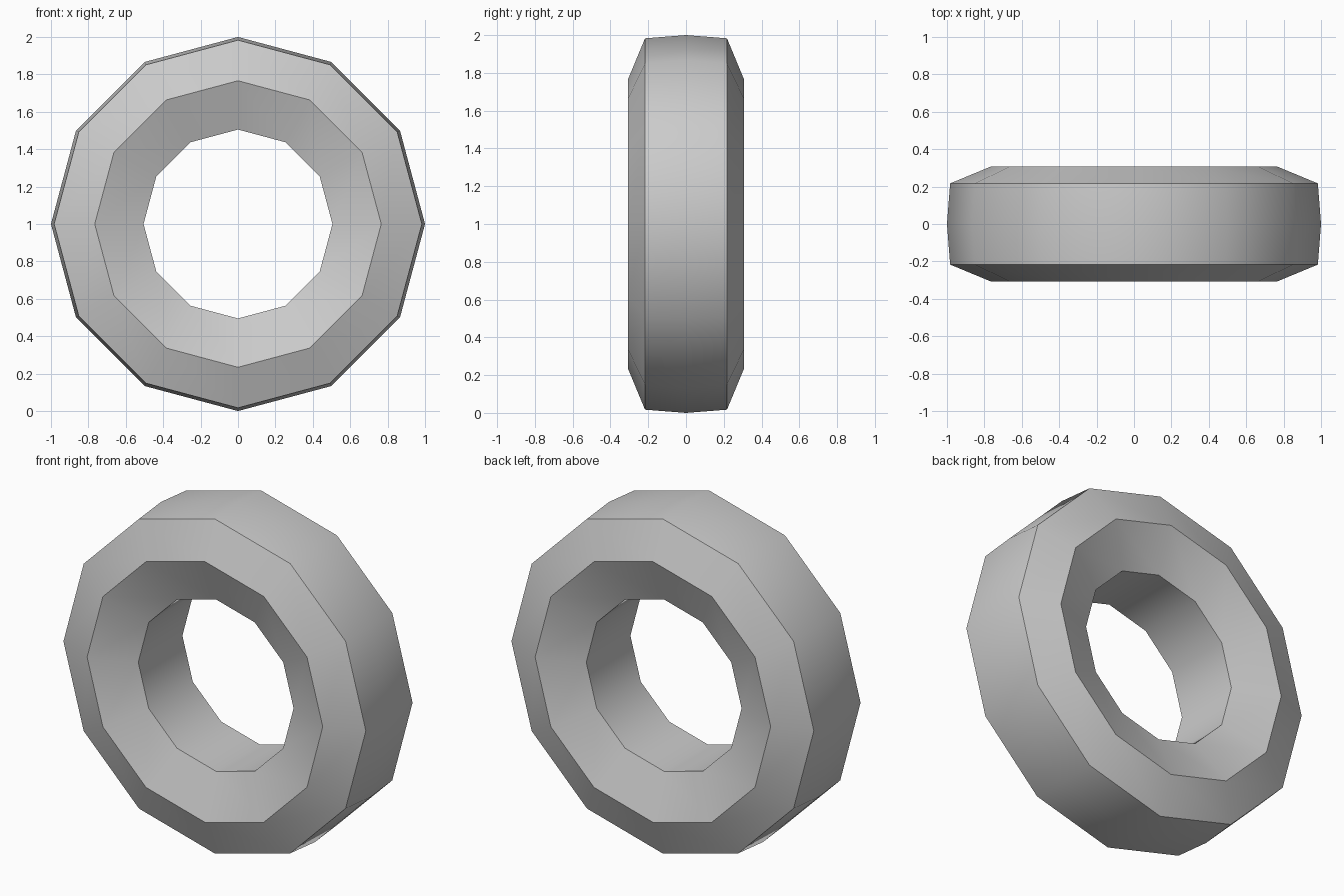
import bpy, bmesh, math

if "Cube" in bpy.data.objects:
    bpy.data.objects.remove(bpy.data.objects["Cube"])

SIDES = 12
# Ring cross-section as (radius, y), closed loop
PROFILE = [(1.0, 0.0), (0.983, 0.217), (0.766, 0.307), (0.505, 0.205),
           (0.505, -0.205), (0.766, -0.307), (0.983, -0.217)]

# Sweep the cross-section around the y axis
bm = bmesh.new()
rings = []
for i in range(SIDES):
    a = 2 * math.pi * i / SIDES
    rings.append([bm.verts.new((r * math.cos(a), y, 1 + r * math.sin(a)))
                  for r, y in PROFILE])
n = len(PROFILE)
for i in range(SIDES):
    p, q = rings[i], rings[(i + 1) % SIDES]
    for j in range(n):
        k = (j + 1) % n
        bm.faces.new((p[j], p[k], q[k], q[j]))
bmesh.ops.recalc_face_normals(bm, faces=bm.faces)

mesh = bpy.data.meshes.new("tyre_ring")
bm.to_mesh(mesh)
bm.free()
ring = bpy.data.objects.new("tyre_ring", mesh)
bpy.context.collection.objects.link(ring)

# Smooth around the ring, sharp at the shoulders and rims
bpy.context.view_layer.objects.active = ring
ring.select_set(True)
bpy.ops.object.shade_smooth_by_angle(angle=math.radians(35))
